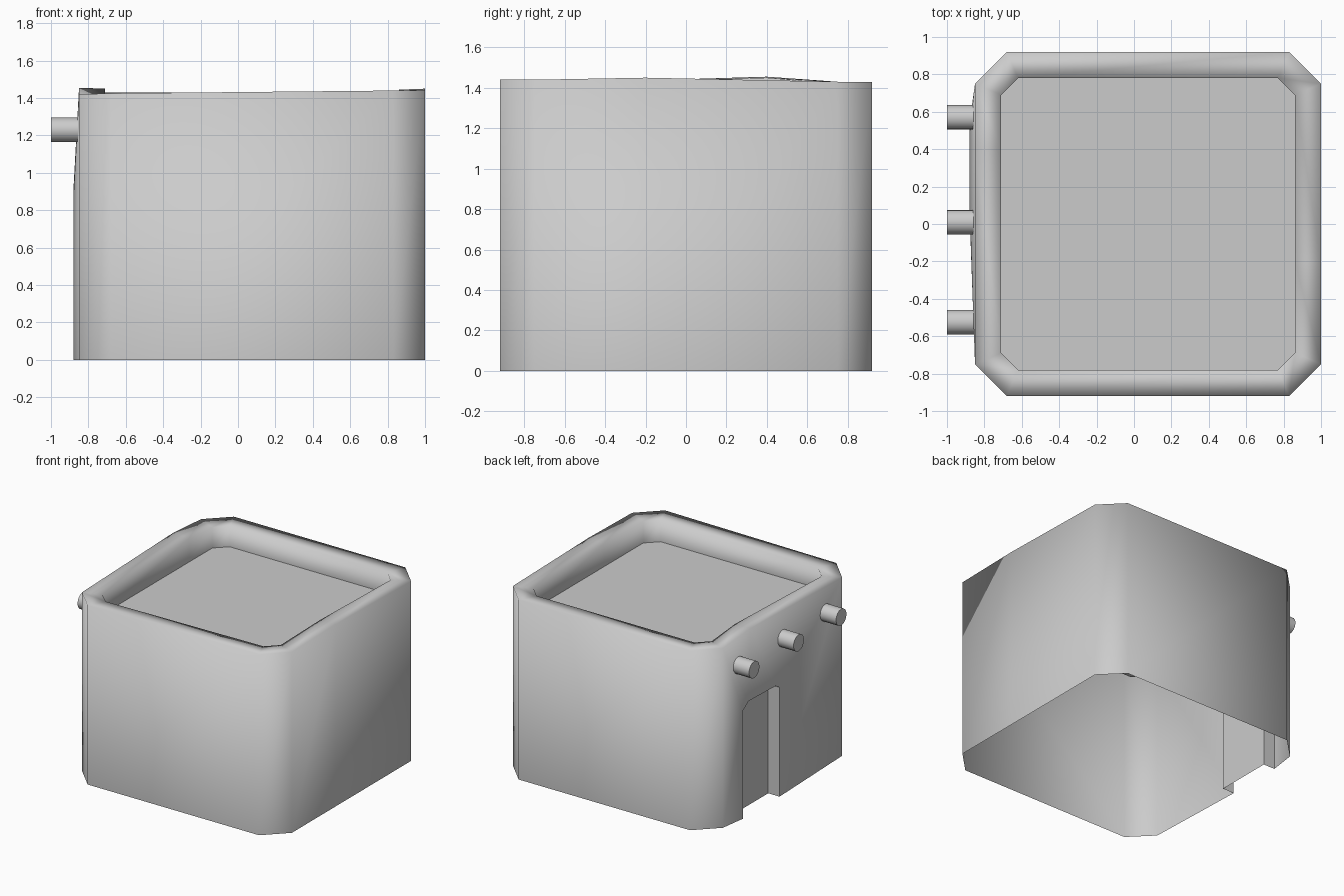
import bpy, bmesh
from math import pi
from mathutils import Matrix

if "Cube" in bpy.data.objects:
    bpy.data.objects.remove(bpy.data.objects["Cube"])


def finish(bm, name):
    mesh = bpy.data.meshes.new(name)
    bm.to_mesh(mesh)
    bm.free()
    obj = bpy.data.objects.new(name, mesh)
    bpy.context.collection.objects.link(obj)
    return obj


def add_loop(bm, points):
    return [bm.verts.new(p) for p in points]


def band(bm, a, b, smooth=True, skip=(), closed=True):
    n = len(a)
    for i in range(n if closed else n - 1):
        if i not in skip:
            j = (i + 1) % n
            bm.faces.new((a[i], a[j], b[j], b[i])).smooth = smooth


# Clipped-corner plan outlines, counter-clockwise; tops are slightly uneven
outer = [(1, -.75), (1, -.2), (1, .75), (.83, .92), (-.68, .92),
         (-.85, .75), (-.85, .4), (-.85, -.75), (-.68, -.92), (.83, -.92)]
inner = [(.86, -.69), (.86, -.2), (.86, .69), (.77, .78), (-.62, .78),
         (-.71, .69), (-.71, .4), (-.71, -.69), (-.62, -.78), (.77, -.78)]
tops = [1.44, 1.45, 1.43, 1.43, 1.43, 1.43, 1.455, 1.42, 1.425, 1.44]
ROOF_Z = 1.26
LEFT_WALL = (5, 6)

# Doorway outline (y, z) on the left wall
door = [(.54, 0), (.54, .86), (.47, .91), (.13, .9), (.08, .87), (.08, 0)]
DOOR_OUT, DOOR_IN = -.88, -.78

# Walls with parapet
bm = bmesh.new()
base = add_loop(bm, [(x, y, 0) for x, y in outer])
top = add_loop(bm, [(x, y, z) for (x, y), z in zip(outer, tops)])
lip = add_loop(bm, [(x, y, z - .005) for (x, y), z in zip(inner, tops)])
low = add_loop(bm, [(x, y, ROOF_Z) for x, y in inner])
band(bm, base, top, skip=LEFT_WALL)
band(bm, top, lip)
band(bm, lip, low)

# Left wall swelling out around the doorway
d = add_loop(bm, [(DOOR_OUT, y, z) for y, z in door])
for face in ((base[5], d[0], d[1], top[5]), (top[5], d[1], d[2]),
             (top[5], d[2], top[6]), (top[6], d[2], d[3]),
             (top[6], d[3], top[7]), (top[7], d[3], d[4]),
             (top[7], d[4], d[5], base[7])):
    bm.faces.new(face).smooth = True
bmesh.ops.delete(bm, geom=[v for v in bm.verts if not v.link_faces], context='VERTS')
finish(bm, "walls")

# Recessed doorway
bm = bmesh.new()
front = add_loop(bm, [(DOOR_OUT, y, z) for y, z in door])
back = add_loop(bm, [(DOOR_IN, y, z) for y, z in door])
band(bm, back, front, smooth=False, closed=False)
bm.faces.new(back[::-1])
finish(bm, "doorway")

# Flat roof
bm = bmesh.new()
bm.faces.new(add_loop(bm, [(x, y, ROOF_Z) for x, y in inner]))
finish(bm, "roof")

# Roof beam ends poking from the left wall
for i, y in enumerate((.57, .01, -.525)):
    bm = bmesh.new()
    bmesh.ops.create_cone(bm, cap_ends=True, segments=16, radius1=.066, radius2=.066,
                          depth=.17, matrix=Matrix.Translation((-.915, y, 1.23))
                          @ Matrix.Rotation(pi / 2, 4, 'Y'))
    for f in bm.faces:
        f.smooth = len(f.verts) == 4
    beam = finish(bm, f"beam_end_{i + 1}")
    for e in beam.data.edges:
        a, b = (beam.data.vertices[v].co.x for v in e.vertices)
        e.use_edge_sharp = abs(a - b) < .01
